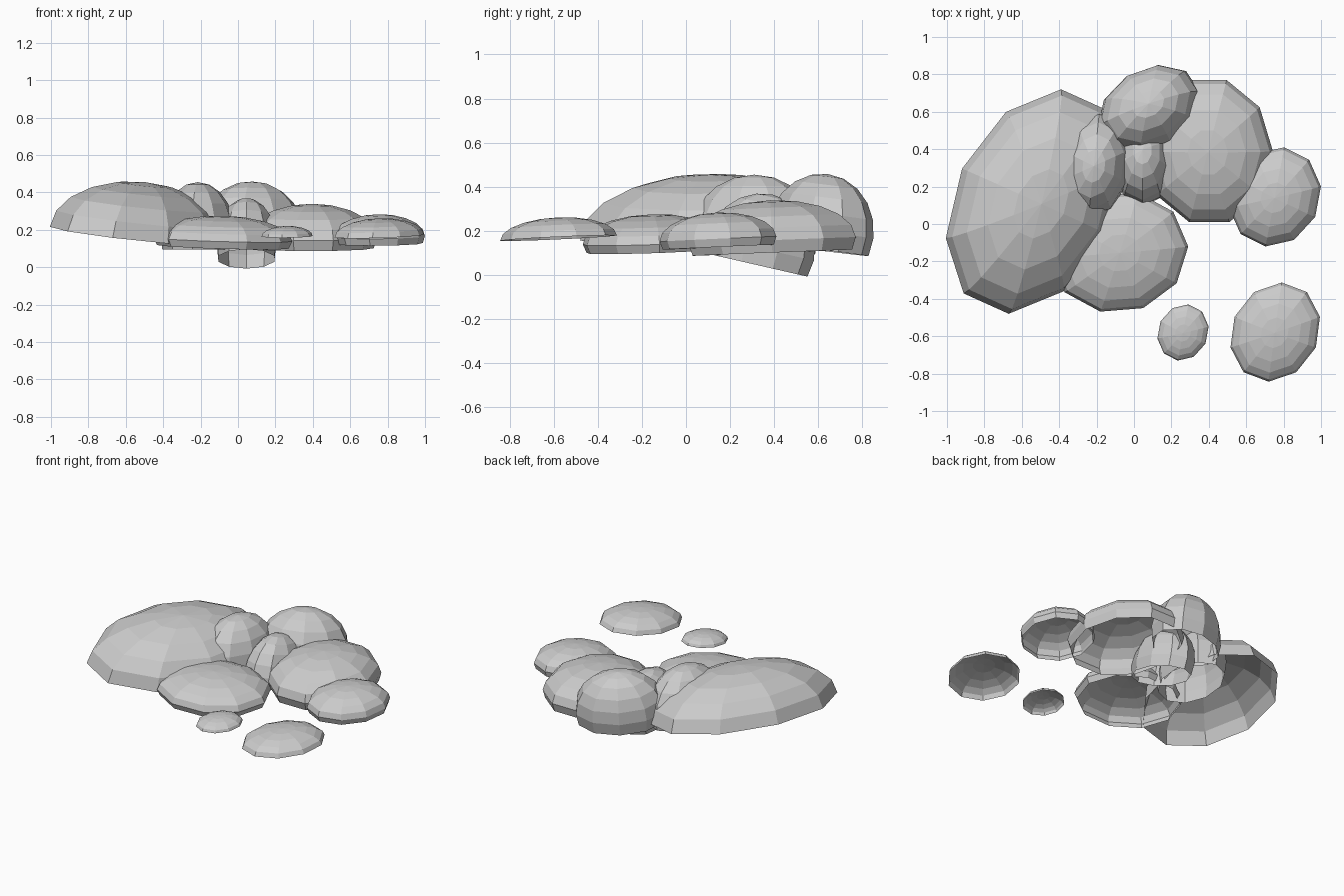
import bpy, bmesh, math
from mathutils import Vector

if "Cube" in bpy.data.objects:
    bpy.data.objects.remove(bpy.data.objects["Cube"])

SIDES = 10
STEP = math.radians(18)


def dome(name, centre, a, b, height, lip=True):
    """Open squashed dome; a and b are rim half-axes, lip adds a ring under the rim."""
    c, a, b = Vector(centre), Vector(a), Vector(b)
    up = a.cross(b).normalized() * height
    bm = bmesh.new()
    rings = []
    for level in range(-1 if lip else 0, 5):
        t = level * STEP
        rings.append([bm.verts.new(
            c + (a * math.cos(k * math.tau / SIDES) + b * math.sin(k * math.tau / SIDES)) * math.cos(t)
            + up * math.sin(t)) for k in range(SIDES)])
    for lo, hi in zip(rings, rings[1:]):
        for k in range(SIDES):
            n = (k + 1) % SIDES
            bm.faces.new((lo[k], lo[n], hi[n], hi[k]))
    apex = bm.verts.new(c + up)
    for k in range(SIDES):
        bm.faces.new((rings[-1][k], rings[-1][(k + 1) % SIDES], apex))
    mesh = bpy.data.meshes.new(name)
    bm.to_mesh(mesh)
    bm.free()
    bpy.context.collection.objects.link(bpy.data.objects.new(name, mesh))


# Large mound on the left
dome("large_left_mound", (-.53, .12, .167), (-.14, -.60, -.01), (.455, .01, -.055), .29, lip=False)

# Central cluster
dome("inner_left_mound", (-.215, .31, .18), (.03, .29, 0), (-.2, 0, 0), .275)
dome("centre_mound", (.045, .34, .12), (0, .24, -.055), (-.165, 0, 0), .25)
dome("back_mound", (.08, .61, .195), (.05, .24, -.03), (-.27, -.022, 0), .265)

# Lower mounds around it
dome("front_mound", (-.08, -.15, .148), (.37, .03, -.01), (-.015, .325, .012), .127)
dome("right_mound", (.395, .39, .157), (.10, .38, .015), (-.333, .124, .004), .182)
dome("outer_right_mound", (.753, .145, .163), (.05, .265, .012), (-.243, .027, 0), .12)

# Detached shallow caps
dome("front_right_cap", (.755, -.578, .167), (.035, .265, .012), (-.24, 0, -.006), .094, lip=False)
dome("small_front_cap", (.262, -.58, .165), (.028, .15, .008), (-.135, .015, 0), .055, lip=False)
